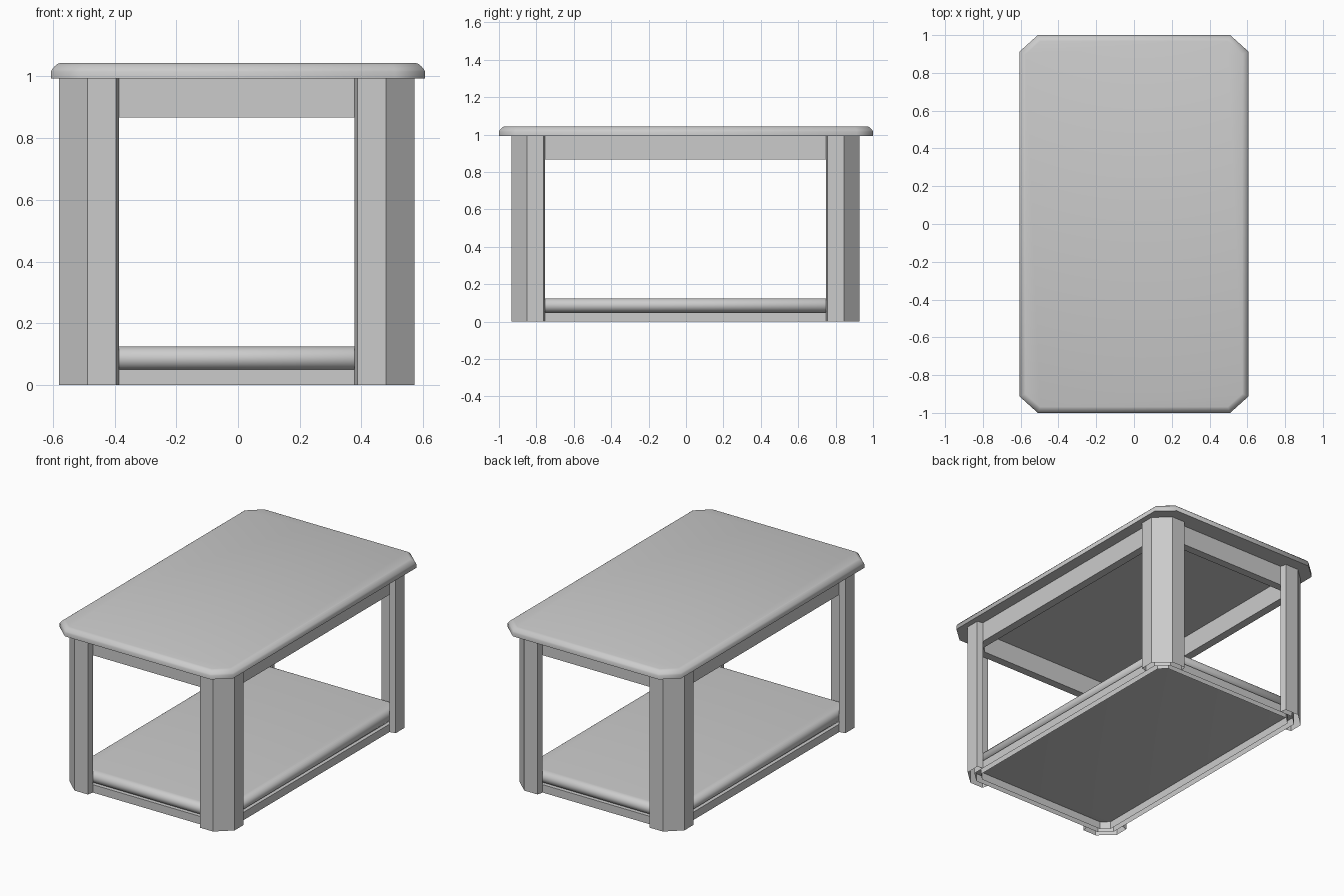
import bpy, bmesh, math

if "Cube" in bpy.data.objects:
    bpy.data.objects.remove(bpy.data.objects["Cube"])

CX, CY = -0.004, -0.003      # small offset of the frame under the top
LX, LY = 0.576, 0.931        # outer half size of the legs
CUT_X, CUT_Y = 0.092, 0.084  # corner cut
T = 0.038                    # board thickness of legs


def octagon(hx, hy, cx, cy, d=0.0):
    """Rectangle with cut corners, inset evenly by d."""
    l = math.hypot(cx, cy)
    ax = cx - d * (1 + (cx - l) / cy)
    ay = cy - d * (1 + (cy - l) / cx)
    x, y = hx - d, hy - d
    return [(x - ax, -y), (x, -y + ay), (x, y - ay), (x - ax, y),
            (-x + ax, y), (-x, y - ay), (-x, -y + ay), (-x + ax, -y)]


def loft(name, rings, centre=(0, 0), bottom=True, top=True, smooth=0):
    """Skin a stack of (outline, z) rings, with optional caps."""
    bm = bmesh.new()
    vs = [[bm.verts.new((x + centre[0], y + centre[1], z)) for x, y in pts] for pts, z in rings]
    n = len(vs[0])
    for a, b in zip(vs, vs[1:]):
        for i in range(n):
            j = (i + 1) % n
            bm.faces.new((a[i], a[j], b[j], b[i]))
    if bottom:
        bm.faces.new(vs[0][::-1])
    if top:
        bm.faces.new(vs[-1])
    bmesh.ops.recalc_face_normals(bm, faces=bm.faces)
    me = bpy.data.meshes.new(name)
    bm.to_mesh(me)
    bm.free()
    ob = bpy.data.objects.new(name, me)
    bpy.context.collection.objects.link(ob)
    if smooth:
        bpy.ops.object.select_all(action='DESELECT')
        ob.select_set(True)
        bpy.context.view_layer.objects.active = ob
        bpy.ops.object.shade_smooth_by_angle(angle=math.radians(smooth))
    return ob


# Table top with an eased upper edge
edge = [(0.0, 0.993), (0.0, 1.016), (0.004, 1.024), (0.013, 1.034), (0.022, 1.041), (0.032, 1.044)]
loft("table_top", [(octagon(0.606, 1.0, 0.097, 0.087, d), z) for d, z in edge], smooth=50)

# Lower shelf with a bullnose edge, fitted inside the legs
R = 0.0385
nose = [(R * (1 - math.cos(math.radians(a))), 0.0865 + R * math.sin(math.radians(a)))
        for a in range(-90, 91, 15)]
loft("shelf", [(octagon(LX, LY, CUT_X, CUT_Y, T + d), z) for d, z in nose], (CX, CY), smooth=50)


# Hollow frames inside the legs, running inner face to outer face
def frame(name, z0, z1, width, open_bottom):
    a = octagon(LX, LY, CUT_X, CUT_Y, T)
    b = octagon(LX, LY, CUT_X, CUT_Y, T + width)
    rings = [(a, z0), (a, z1), (b, z1), (b, z0)]
    if not open_bottom:
        rings.append((a, z0))
    loft(name, rings, (CX, CY), bottom=False, top=False)


frame("apron", 0.867, 0.994, 0.052, False)
frame("base_rail", 0.0, 0.05, 0.036, True)

# Corner legs: boards bent around the cut corners, open underneath
outer = octagon(LX, LY, CUT_X, CUT_Y)[2:4]
inner = octagon(LX, LY, CUT_X, CUT_Y, T)[2:4]
profile = [(LX, 0.759), outer[0], outer[1], (0.391, LY),
           (0.382, LY - T), inner[1], inner[0], (LX - T, 0.751)]
for sx, side in ((-1, "left"), (1, "right")):
    for sy, end in ((-1, "front"), (1, "back")):
        pts = [(sx * x, sy * y) for x, y in profile]
        loft(f"{end}_{side}_leg", [(pts, 0.0), (pts, 0.994)], (CX, CY), bottom=False)
